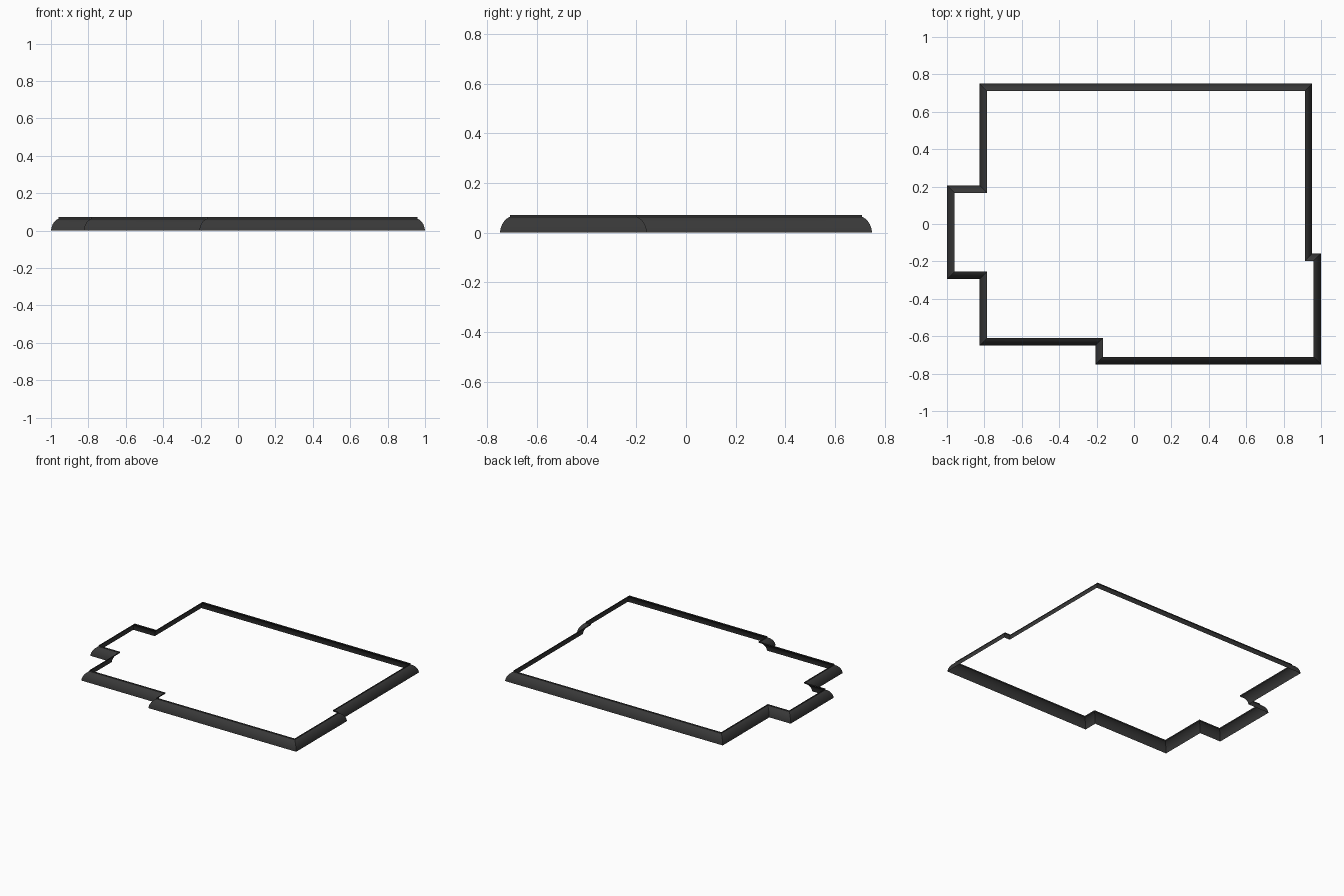
import bpy, bmesh, math
from mathutils import Vector

if "Cube" in bpy.data.objects:
    bpy.data.objects.remove(bpy.data.objects["Cube"])

# Room outline at the wall line, counter-clockwise
path = [(-1, -0.295), (-0.825, -0.295), (-0.825, -0.65), (-0.207, -0.65),
        (-0.207, -0.75), (1, -0.75), (1, -0.157), (0.953, -0.157),
        (0.953, 0.75), (-0.825, 0.75), (-0.825, 0.207), (-1, 0.207)]

# Cove cross-section (inset from wall, height): bottom lip, quarter curve, top lip
W, Z0, Z1, TOP, N = 0.04, 0.006, 0.063, 0.072, 8
profile = [(0, 0)]
for i in range(N + 1):
    a = math.radians(10 + 62 * i / N)
    t = (math.cos(math.radians(10)) - math.cos(a)) / (math.cos(math.radians(10)) - math.cos(math.radians(72)))
    s = (math.sin(a) - math.sin(math.radians(10))) / (math.sin(math.radians(72)) - math.sin(math.radians(10)))
    profile.append((0.001 + (W - 0.002) * t, Z0 + (Z1 - Z0) * s))
profile += [(W, Z1), (W, TOP)]


def mitre(i):
    """Inward mitre direction at corner i for a unit inset."""
    p, c, n = (Vector(path[(i + k) % len(path)]) for k in (-1, 0, 1))
    d1, d2 = (c - p).normalized(), (n - c).normalized()
    return Vector((-d1.y, d1.x)) + Vector((-d2.y, d2.x))


# Sweep the cross-section around the outline with mitred corners
bm = bmesh.new()
rings = []
for i, c in enumerate(path):
    m = mitre(i)
    rings.append([bm.verts.new((c[0] + m.x * o, c[1] + m.y * o, z)) for o, z in profile])
for i, a in enumerate(rings):
    b = rings[(i + 1) % len(rings)]
    for j in range(len(profile) - 1):
        bm.faces.new((a[j], b[j], b[j + 1], a[j + 1]))
mesh = bpy.data.meshes.new("cove_moulding")
bm.to_mesh(mesh)
bm.free()
moulding = bpy.data.objects.new("cove_moulding", mesh)
bpy.context.collection.objects.link(moulding)

# Dark finish
mat = bpy.data.materials.new("dark_finish")
mat.diffuse_color = (0.04, 0.04, 0.04, 1)
mat.use_nodes = True
mat.node_tree.nodes["Principled BSDF"].inputs["Base Color"].default_value = mat.diffuse_color
mesh.materials.append(mat)

# Smooth curve, sharp mitres and lips
bpy.context.view_layer.objects.active = moulding
moulding.select_set(True)
bpy.ops.object.shade_smooth_by_angle(angle=math.radians(20))
